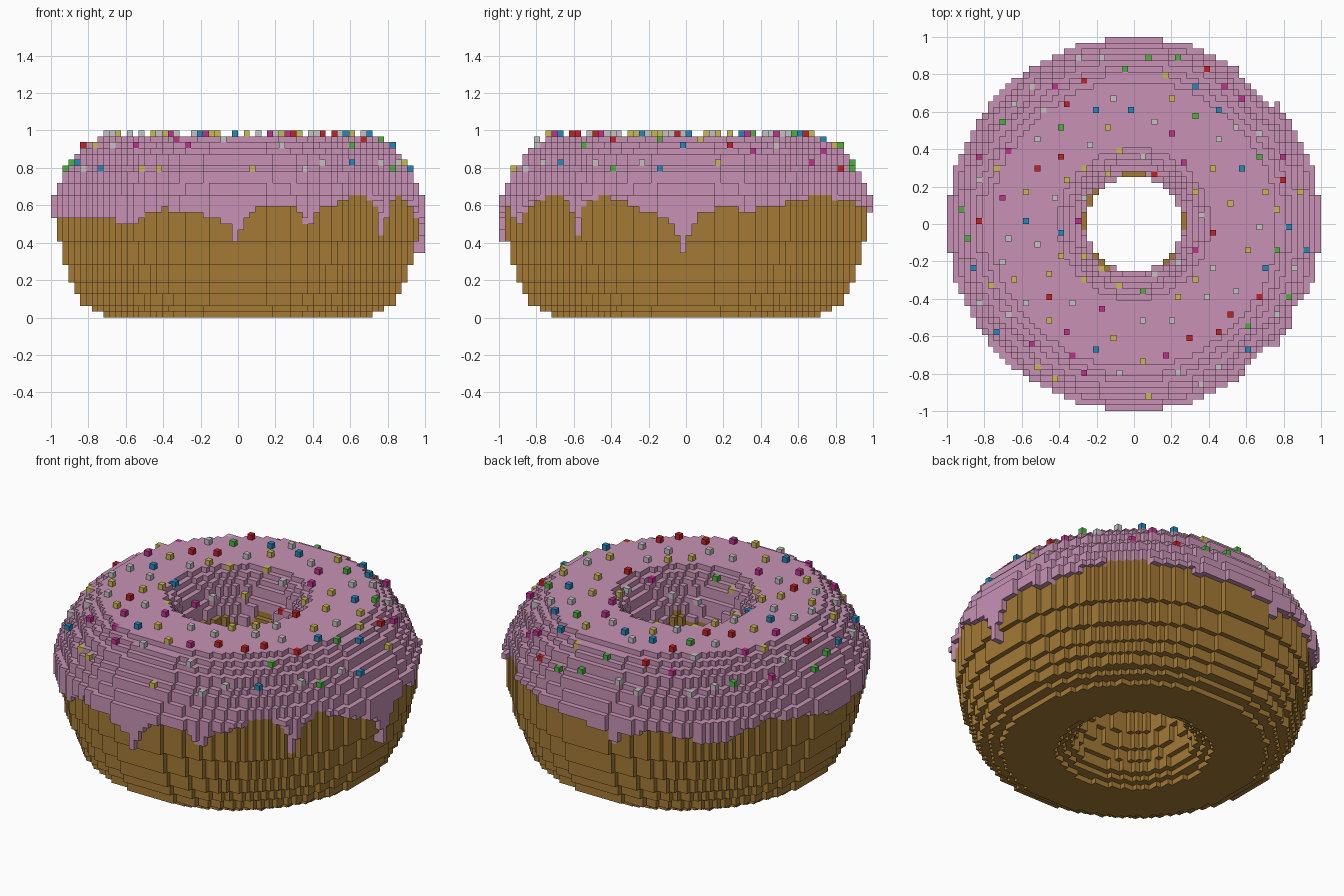
import bpy, bmesh, math, random

if "Cube" in bpy.data.objects:
    bpy.data.objects.remove(bpy.data.objects["Cube"])

random.seed(7)
V = 1 / 32            # cube size: a 64 x 64 x 32 grid
N = 64


def material(name, rgb):
    m = bpy.data.materials.new(name)
    m.diffuse_color = (*rgb, 1)
    m.use_nodes = True
    m.node_tree.nodes["Principled BSDF"].inputs["Base Color"].default_value = m.diffuse_color
    return m


DOUGH = material("dough brown", (0.37, 0.195, 0.036))
ICING = material("icing pink", (0.58, 0.29, 0.46))
SPRINKLES = [
    material("sprinkle white", (0.55, 0.55, 0.55)),
    material("sprinkle yellow", (0.58, 0.50, 0.08)),
    material("sprinkle blue", (0.015, 0.25, 0.50)),
    material("sprinkle green", (0.07, 0.45, 0.05)),
    material("sprinkle red", (0.55, 0.015, 0.015)),
    material("sprinkle magenta", (0.52, 0.03, 0.27)),
]

# Outer half-width of the ring from each layer upward (layer, radius)
PROFILE = [(0, .73), (1, .79), (2, .845), (4, .875), (6, .905), (9, .937), (13, .967),
           (23, .94), (25, .91), (26, .88), (28, .845), (29, .81), (30, .765)]

# Lower edge of the icing on the outside (degrees, height)
EDGE = [(-180, .54), (-146, .54), (-131, .52), (-124, .49), (-121, .57), (-114, .58),
        (-102, .55), (-96, .53), (-93, .50), (-91, .41), (-88, .52), (-84, .59),
        (-72, .60), (-69, .54), (-67, .47), (-65, .56), (-59, .60), (-52, .64),
        (-44, .66), (-39, .60), (-37, .44), (-35, .60), (-28, .66), (-21, .62),
        (-12, .56), (-6, .52), (-3, .47), (-1, .34), (2, .50), (5, .56), (12, .60),
        (18, .57), (24, .58), (31, .60), (42, .65), (56, .64), (68, .61), (80, .60),
        (92, .58), (99, .55), (101, .45), (103, .55), (115, .60), (135, .52),
        (150, .62), (165, .60), (175, .55), (180, .54)]


def outer(k):
    return [r for layer, r in PROFILE if layer <= k][-1]


def inner(k):
    return 0.255 + 0.72 * (0.967 - outer(k))


def edge(deg):
    for (a0, z0), (a1, z1) in zip(EDGE, EDGE[1:]):
        if a0 <= deg <= a1:
            return z0 + (z1 - z0) * (deg - a0) / (a1 - a0)
    return .55


def inner_edge(deg):
    a = math.radians(deg)
    return .70 + .03 * math.sin(5 * a) + .03 * math.sin(8 * a + 1)


def centre(i):
    return (i + .5) * V - 1


# Fill the ring; the icing is a cube thicker around the waist
dough, icing, tops = {}, {}, {}
for i in range(N):
    for j in range(N):
        x, y = centre(i), centre(j)
        r, deg = math.hypot(x, y), math.degrees(math.atan2(y, x))
        if r > 1:
            continue
        low = edge(deg) if r > .6 else inner_edge(deg)
        for k in range(31):
            z = (k + .5) * V
            iced = z > low
            if inner(k) <= r <= outer(k):
                (icing if iced else dough)[i, j, k] = ICING if iced else DOUGH
                tops[i, j] = k
            elif iced and k <= 20 and .9 < r <= .999:
                icing[i, j, k] = ICING
                tops[i, j] = k

# Scatter sprinkles evenly over the top of the icing
sprinkles, placed = {}, []
spots = [c for c, k in tops.items() if k >= 24]
random.shuffle(spots)
for i, j in spots:
    if len(placed) < 128 and all(math.hypot(i - a, j - b) > 3.3 for a, b in placed):
        placed.append((i, j))
        sprinkles[i, j, tops[i, j] + 1] = random.choice(SPRINKLES + SPRINKLES[:2])

SIDES = [
    ((1, 0, 0), [(1, 0, 0), (1, 1, 0), (1, 1, 1), (1, 0, 1)]),
    ((-1, 0, 0), [(0, 0, 0), (0, 0, 1), (0, 1, 1), (0, 1, 0)]),
    ((0, 1, 0), [(0, 1, 0), (0, 1, 1), (1, 1, 1), (1, 1, 0)]),
    ((0, -1, 0), [(0, 0, 0), (1, 0, 0), (1, 0, 1), (0, 0, 1)]),
    ((0, 0, 1), [(0, 0, 1), (1, 0, 1), (1, 1, 1), (0, 1, 1)]),
    ((0, 0, -1), [(0, 0, 0), (0, 1, 0), (1, 1, 0), (1, 0, 0)]),
]
solid = set(dough) | set(icing) | set(sprinkles)


def build(name, cells, mats):
    """Skin the cubes, keeping only faces that are open to the air."""
    bm, verts = bmesh.new(), {}
    for c, mat in cells.items():
        for d, corners in SIDES:
            if tuple(a + b for a, b in zip(c, d)) in solid:
                continue
            face = []
            for o in corners:
                p = tuple(a + b for a, b in zip(c, o))
                if p not in verts:
                    verts[p] = bm.verts.new((p[0] * V - 1, p[1] * V - 1, p[2] * V))
                face.append(verts[p])
            bm.faces.new(face).material_index = mats.index(mat)
    mesh = bpy.data.meshes.new(name)
    bm.to_mesh(mesh)
    bm.free()
    for m in mats:
        mesh.materials.append(m)
    bpy.context.collection.objects.link(bpy.data.objects.new(name, mesh))


build("dough_ring", dough, [DOUGH])
build("icing", icing, [ICING])
build("sprinkles", sprinkles, SPRINKLES)
